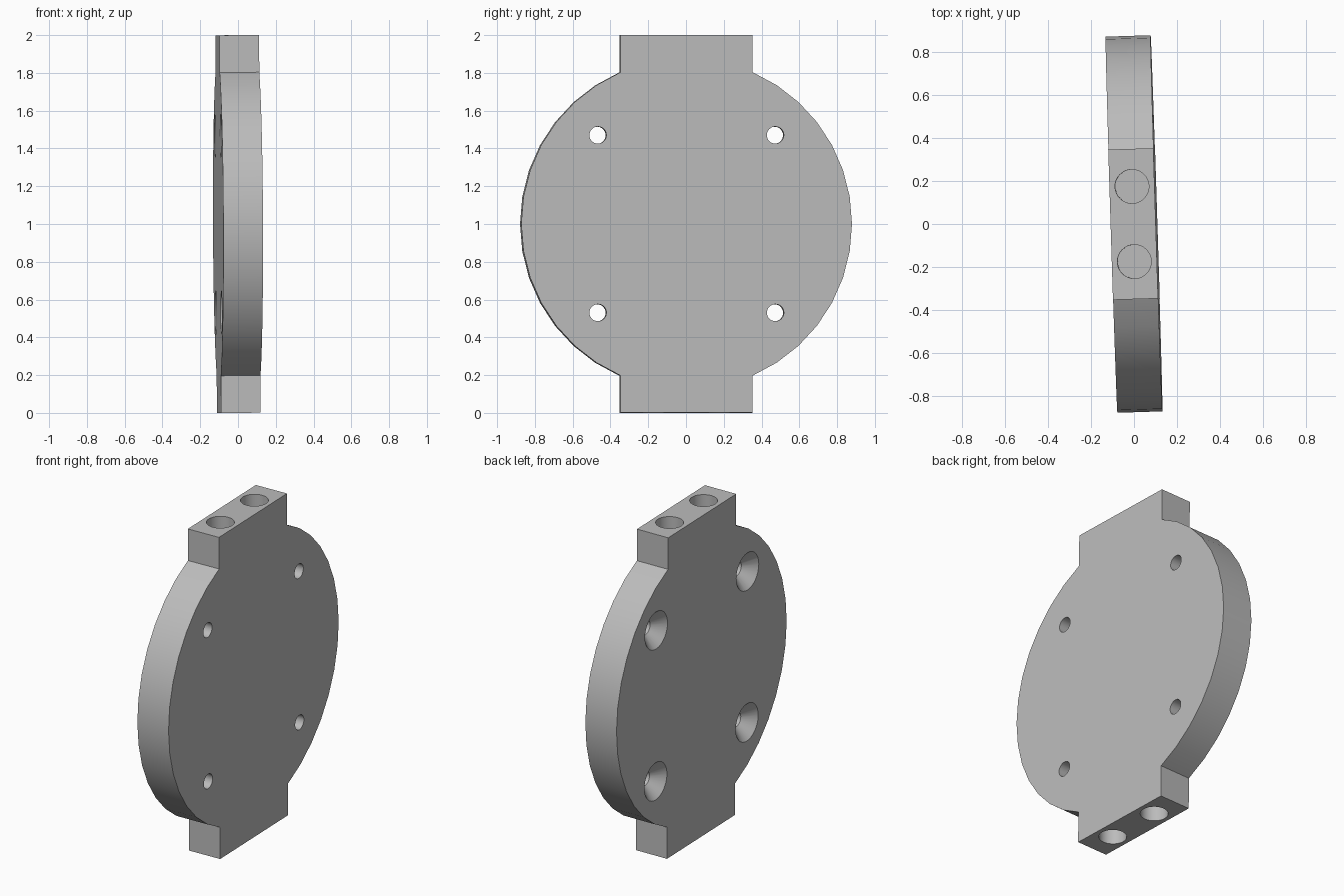
import bpy, bmesh
from math import atan2, cos, sin, pi, hypot
from mathutils import Matrix, Vector

if "Cube" in bpy.data.objects:
    bpy.data.objects.remove(bpy.data.objects["Cube"], do_unlink=True)

THICK = 0.21       # plate thickness along x
RADIUS = 0.876     # disc radius
TAB = 0.35         # half width of the end tabs
HALF = 0.9995      # half height over the tabs
ARC_STEPS = 14
BOLT = 0.47        # bolt hole offset from the centre
BORE_DEPTH = 0.4   # blind bores in the tab ends

grey = bpy.data.materials.new("machined grey")
grey.use_nodes = True
colour = (0.5, 0.5, 0.5, 1)
grey.diffuse_color = colour
grey.node_tree.nodes["Principled BSDF"].inputs["Base Color"].default_value = colour


def make_object(name, bm):
    bmesh.ops.recalc_face_normals(bm, faces=bm.faces)
    mesh = bpy.data.meshes.new(name)
    bm.to_mesh(mesh)
    bm.free()
    mesh.materials.append(grey)
    obj = bpy.data.objects.new(name, mesh)
    bpy.context.collection.objects.link(obj)
    return obj


def add_lathe(bm, profile, matrix, sides=32):
    """Closed solid of revolution about local z from (radius, height) pairs."""
    rings = []
    for r, h in profile:
        angles = [2 * pi * i / sides for i in range(sides)]
        rings.append([bm.verts.new(matrix @ Vector((r * cos(a), r * sin(a), h)))
                      for a in angles])
    for low, high in zip(rings, rings[1:]):
        for i in range(sides):
            j = (i + 1) % sides
            bm.faces.new((low[i], low[j], high[j], high[i]))
    bm.faces.new(rings[0])
    bm.faces.new(rings[-1])


# Disc outline with a rectangular tab at the top and bottom
corner = atan2((RADIUS**2 - TAB**2) ** 0.5, TAB)
right_half = [(TAB, -HALF)]
for i in range(ARC_STEPS + 1):
    a = -corner + 2 * corner * i / ARC_STEPS
    right_half.append((RADIUS * cos(a), RADIUS * sin(a)))
right_half.append((TAB, HALF))
outline = right_half + [(-y, -z) for y, z in right_half]

bm = bmesh.new()
face = bm.faces.new([bm.verts.new((-THICK / 2, y, z)) for y, z in outline])
extruded = bmesh.ops.extrude_face_region(bm, geom=[face])
bmesh.ops.translate(bm, vec=(THICK, 0, 0),
                    verts=[v for v in extruded["geom"] if isinstance(v, bmesh.types.BMVert)])
plate = make_object("flange_plate", bm)

# Cutter: countersunk bolt holes through the disc, blind bores in the tab ends
bm = bmesh.new()
small, wide, extra = 0.045, 0.116, 0.02
side = THICK / 2
countersink = [(wide + extra, -side - extra), (small, -side + wide - small),
               (small, side + extra)]
along_x = Matrix.Rotation(pi / 2, 4, "Y")
for sy in (-1, 1):
    for sz in (-1, 1):
        add_lathe(bm, countersink,
                  Matrix.Translation((0, sy * BOLT, 1e-4 + sz * BOLT)) @ along_x)
        ends = sorted((sz * (HALF - BORE_DEPTH), sz * (HALF + extra)))
        add_lathe(bm, [(0.079, h) for h in ends],
                  Matrix.Translation((0, sy * TAB / 2, 0)))
cutter = make_object("hole_cutter", bm)
cutter.hide_render = True

# Cut the holes and drop the cutter
boolean = plate.modifiers.new("holes", "BOOLEAN")
boolean.operation = "DIFFERENCE"
boolean.solver = "EXACT"
boolean.object = cutter
bpy.ops.object.select_all(action="DESELECT")
bpy.context.view_layer.objects.active = plate
plate.select_set(True)
bpy.ops.object.modifier_apply(modifier=boolean.name)
bpy.data.objects.remove(cutter, do_unlink=True)
bpy.ops.object.shade_smooth_by_angle(angle=pi / 9)

# Slight turn and lean of the whole plate, standing on the ground
plate.rotation_euler = (0, -0.004, 0.0314)
plate.location.z = 1
